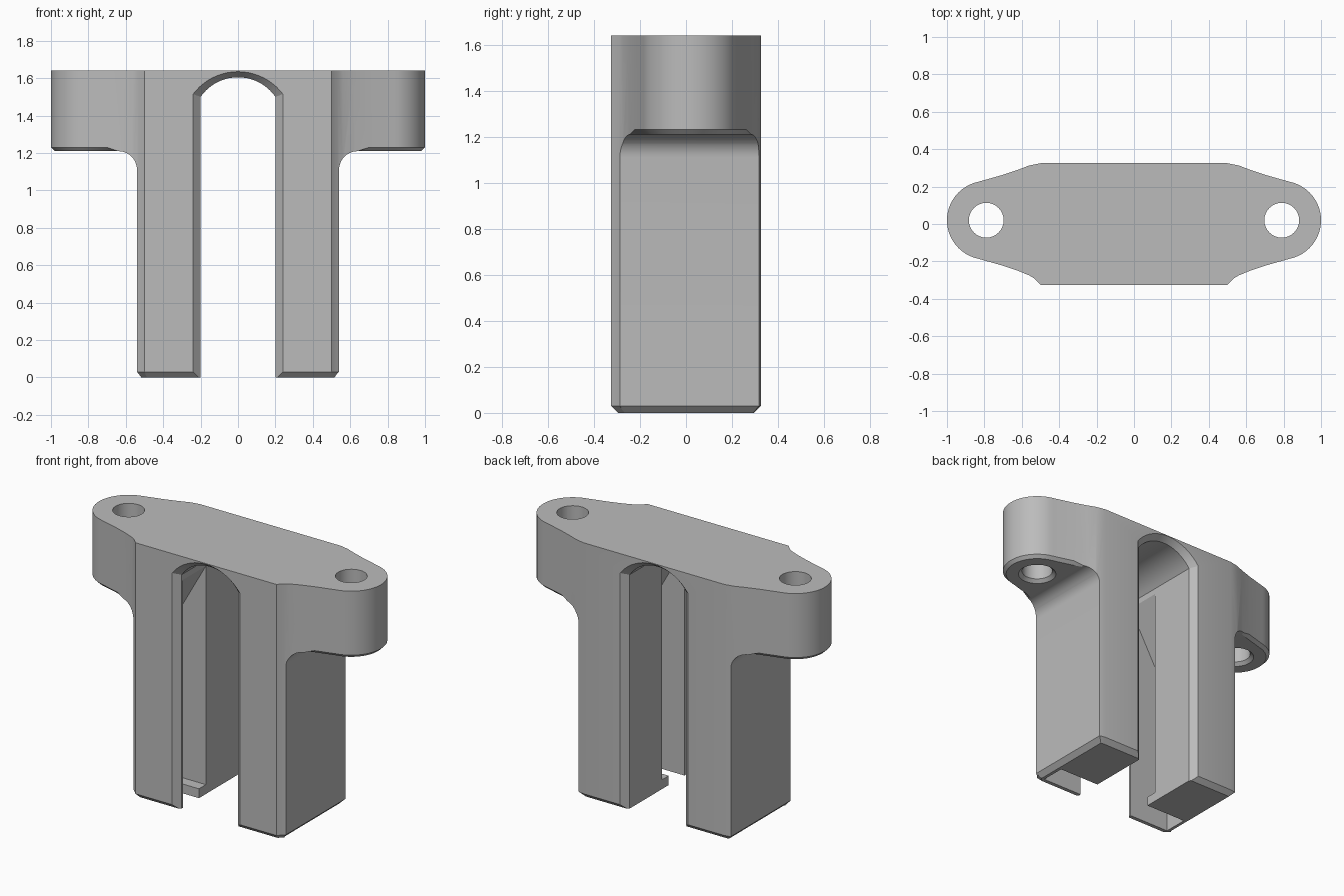
import bpy, bmesh, math
from mathutils import Vector

cube = bpy.data.objects.get("Cube")
if cube:
    bpy.data.objects.remove(cube)

TOP, WING, LEG, DEPTH = 1.64, 1.21, 0.54, 0.325

grey = bpy.data.materials.new("plain grey")
grey.use_nodes = True
colour = (0.5, 0.5, 0.5, 1)
grey.diffuse_color = colour
grey.node_tree.nodes["Principled BSDF"].inputs["Base Color"].default_value = colour


def loft(name, rings, helper=True):
    """Closed solid skinned through rings of equal point count."""
    bm = bmesh.new()
    loops = [[bm.verts.new(p) for p in ring] for ring in rings]
    n = len(loops[0])
    for a, b in zip(loops, loops[1:]):
        for i in range(n):
            j = (i + 1) % n
            bm.faces.new((a[i], a[j], b[j], b[i]))
    bm.faces.new(loops[0])
    bm.faces.new(loops[-1])
    bmesh.ops.recalc_face_normals(bm, faces=bm.faces)
    mesh = bpy.data.meshes.new(name)
    bm.to_mesh(mesh)
    bm.free()
    mesh.materials.append(grey)
    obj = bpy.data.objects.new(name, mesh)
    obj.hide_render = helper
    bpy.context.collection.objects.link(obj)
    return obj


def along_y(name, profile, y0, y1):
    return loft(name, [[(x, y, z) for x, z in profile] for y in (y0, y1)])


def along_z(name, profile, z0, z1, helper=True):
    return loft(name, [[(x, y, z) for x, y in profile] for z in (z0, z1)], helper)


def arc(cx, cy, r, a0, a1, n):
    return [(cx + r * math.cos(math.radians(a0 + (a1 - a0) * i / n)),
             cy + r * math.sin(math.radians(a0 + (a1 - a0) * i / n))) for i in range(n + 1)]


def mirrored(half):
    return half + [(-x, y) for x, y in reversed(half)]


def combine(obj, tool, operation):
    mod = obj.modifiers.new(operation, "BOOLEAN")
    mod.object, mod.operation, mod.solver = tool, operation, "EXACT"
    bpy.context.view_layer.objects.active = obj
    bpy.ops.object.modifier_apply(modifier=mod.name)
    bpy.data.objects.remove(tool)


def bevel_edges(obj, rule, width):
    bm = bmesh.new()
    bm.from_mesh(obj.data)
    edges = [e for e in bm.edges if rule(*[v.co for v in e.verts])]
    bmesh.ops.bevel(bm, geom=edges, offset=width, segments=1, affect="EDGES")
    bm.to_mesh(obj.data)
    bm.free()


# Plan outline: flat front and back, tapering into round wing ends
plan = mirrored([(0.5, -DEPTH), (0.535, -0.29), (0.56, -0.275), (0.62, -0.25), (0.7, -0.223)]
                + arc(0.79, 0.02, 0.21, -78, 78, 24)
                + [(0.7, 0.263), (0.62, 0.29), (0.56, 0.313), (0.5, DEPTH)])
body = along_z("bracket_body", plan, 0, TOP, False)

# Front outline: legs, filleted underside of the wings, flat top
fillet = arc(LEG + 0.1, WING - 0.1, 0.1, 180, 90, 10)
front = mirrored([(LEG, -0.1)] + fillet + [(1.1, WING), (1.1, TOP + 0.1)])
combine(body, along_y("front_outline", front, -0.5, 0.5), "INTERSECT")

# Chamfers on the feet and wing undersides
bevel_edges(body, lambda a, b: max(a.z, b.z) < 0.001, 0.03)
bevel_edges(body, lambda a, b: abs(a.z - WING) < 0.001 and abs(b.z - WING) < 0.001
            and not (abs(a.x - b.x) < 0.001 and abs(a.x) < 0.65), 0.02)

# Bolt holes, widened slightly at the underside
for s in (-1, 1):
    rings = [[(x, y, z) for x, y in arc(s * 0.79, 0.02, r, 0, 348.75, 31)]
             for z, r in ((WING - 0.1, 0.115), (WING, 0.115), (WING + 0.02, 0.093), (TOP + 0.1, 0.093))]
    combine(body, loft("bolt_hole", rings), "DIFFERENCE")


# Arched slot through the middle, chamfered front and back
def arch(half, spring, top):
    sag = top - spring
    r = (half * half + sag * sag) / (2 * sag)
    a = math.degrees(math.asin(half / r))
    return [(half, -0.1)] + arc(0, top - r, r, 90 - a, 90 + a, 20) + [(-half, -0.1)]


wide, narrow = arch(0.24, 1.515, 1.635), arch(0.2, 1.5, 1.605)
steps = ((-0.4, wide), (-DEPTH, wide), (-0.285, narrow), (0.285, narrow), (DEPTH, wide), (0.4, wide))
combine(body, loft("arched_slot", [[(x, y, z) for x, z in p] for y, p in steps]), "DIFFERENCE")

# Wider inner channel with sloping ceiling, and its narrower mouth above the foot ledges
channel = mirrored([(0.49, 0.06), (0.49, 0.95), (0.19, 1.48)])
combine(body, along_y("inner_channel", channel, -0.27, -0.04), "DIFFERENCE")
mouth = mirrored([(0.49, -0.1), (0.49, 0.1)])
combine(body, along_y("channel_mouth", mouth, -0.27, -0.11), "DIFFERENCE")

for o in bpy.context.selected_objects:
    o.select_set(False)
body.select_set(True)
bpy.context.view_layer.objects.active = body
bpy.ops.object.shade_smooth_by_angle(angle=math.radians(25))
